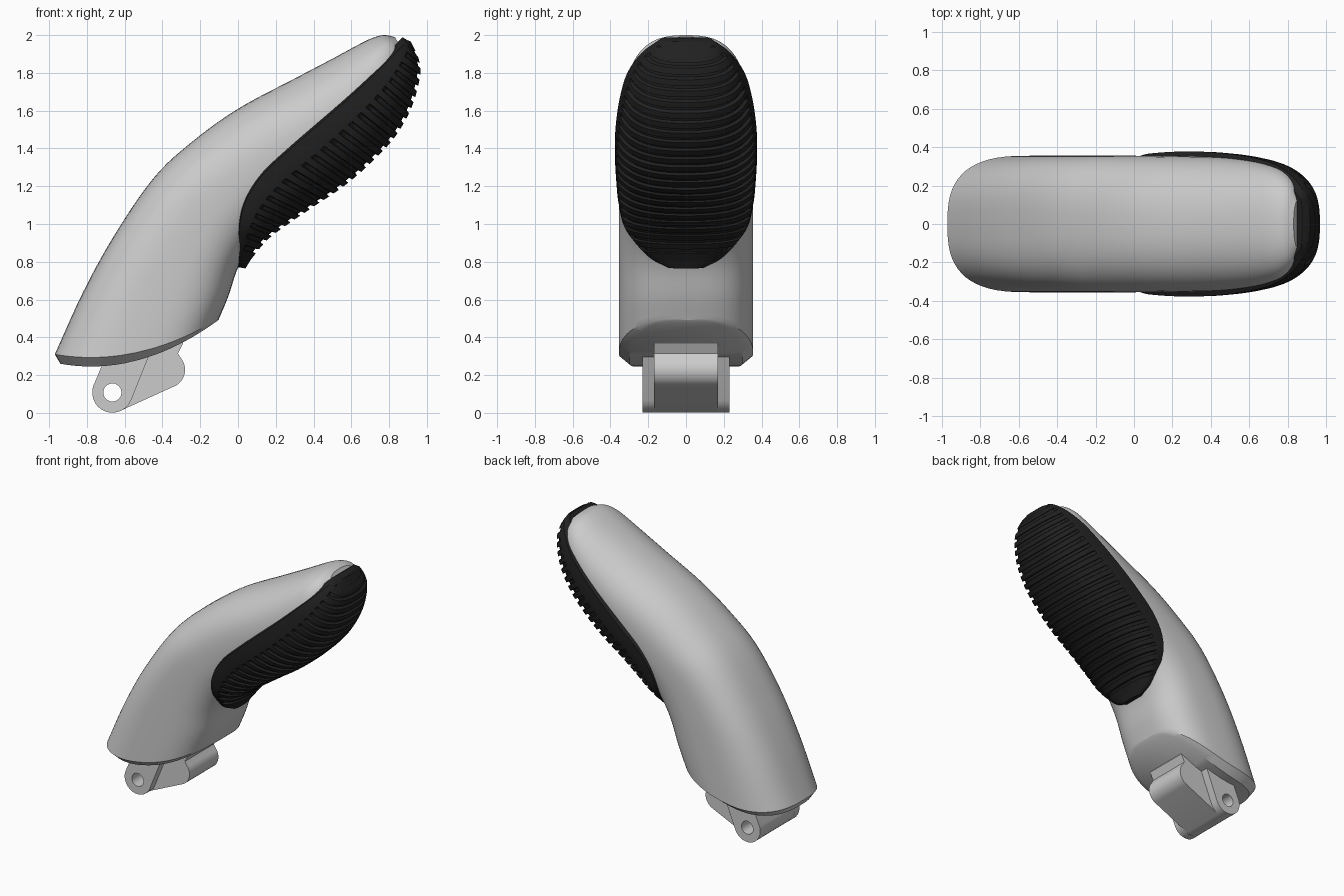
import bpy, bmesh, math
from mathutils import Vector

if "Cube" in bpy.data.objects:
    bpy.data.objects.remove(bpy.data.objects["Cube"])


def spline(keys, t):
    """Catmull-Rom sample of a list of equal-length tuples, t in 0..1."""
    n = len(keys) - 1
    i = min(int(t * n), n - 1)
    u = t * n - i
    b, c = keys[i], keys[i + 1]
    a = keys[i - 1] if i > 0 else [2 * p - q for p, q in zip(b, c)]
    d = keys[i + 2] if i + 2 <= n else [2 * q - p for p, q in zip(b, c)]
    return [0.5 * (2 * q + (r - p) * u + (2 * p - 5 * q + 4 * r - s) * u * u
                   + (3 * q - p - 3 * r + s) * u ** 3) for p, q, r, s in zip(a, b, c, d)]


def power(v, n):
    return math.copysign(abs(v) ** (2 / n), v)


def finish(name, bm, angle=35, color=None):
    bmesh.ops.recalc_face_normals(bm, faces=bm.faces)
    me = bpy.data.meshes.new(name)
    bm.to_mesh(me)
    bm.free()
    ob = bpy.data.objects.new(name, me)
    bpy.context.collection.objects.link(ob)
    if color:
        mat = bpy.data.materials.new(name)
        mat.diffuse_color = color
        mat.use_nodes = True
        mat.node_tree.nodes["Principled BSDF"].inputs["Base Color"].default_value = mat.diffuse_color
        me.materials.append(mat)
    bpy.ops.object.select_all(action='DESELECT')
    ob.select_set(True)
    bpy.context.view_layer.objects.active = ob
    bpy.ops.object.shade_smooth_by_angle(angle=math.radians(angle))
    return ob


def loft(rows):
    """Closed rings joined by quads; both ends capped by strips across y."""
    bm = bmesh.new()
    rings = [[bm.verts.new(p) for p in r] for r in rows]
    n = len(rings[0])
    for a, b in zip(rings, rings[1:]):
        for k in range(n):
            bm.faces.new((a[k], a[(k + 1) % n], b[(k + 1) % n], b[k]))
    for r in (rings[0], rings[-1]):
        for k in range(n // 2):
            q = [r[k], r[k + 1], r[-k - 1], r[-k]]
            bm.faces.new(list(dict.fromkeys(q)))
    return bm


# Grip body: back point x,z / underside point x,z / half width / sag / squareness
BODY = [
    (-0.97, 0.31, -0.10, 0.50, 0.355, 0.085, 2.8),
    (-0.82, 0.64, -0.05, 0.62, 0.355, 0.05, 2.9),
    (-0.655, 0.94, 0.005, 0.78, 0.355, 0.02, 2.9),
    (-0.45, 1.24, 0.09, 0.90, 0.355, 0, 2.7),
    (-0.25, 1.43, 0.22, 1.01, 0.355, 0, 2.5),
    (0.00, 1.61, 0.38, 1.12, 0.353, 0, 2.4),
    (0.30, 1.77, 0.59, 1.27, 0.347, 0, 2.3),
    (0.50, 1.875, 0.75, 1.43, 0.33, 0, 2.3),
    (0.62, 1.94, 0.83, 1.57, 0.305, 0, 2.3),
    (0.70, 1.98, 0.875, 1.70, 0.27, 0, 2.3),
    (0.77, 2.0, 0.895, 1.82, 0.21, 0, 2.3),
    (0.83, 1.99, 0.888, 1.90, 0.13, 0, 2.3),
]


def body_ring(key, n=64):
    lx, lz, rx, rz, w, sag, e = key
    ring = []
    for k in range(n):
        a = 2 * math.pi * k / n
        c, s = power(math.cos(a), e), power(math.sin(a), e)
        ring.append(((lx + rx) / 2 + (rx - lx) / 2 * c, w * s,
                     (lz + rz) / 2 + (rz - lz) / 2 * c - sag * (1 - c * c)))
    return ring


chamfer = (-0.94, 0.26, -0.103, 0.492, 0.30, 0.095, 2.8)
finish("grip_body", loft([body_ring(chamfer)] +
                         [body_ring(spline(BODY, i / 55)) for i in range(56)]), 30)

# Ribbed pad: rim point x,z / outermost point x,z / half width
PAD = [
    (0.02, 0.768, 0.04, 0.765, 0.09),
    (0.002, 0.83, 0.075, 0.82, 0.20),
    (0.008, 0.98, 0.16, 0.92, 0.32),
    (0.04, 1.12, 0.28, 1.01, 0.357),
    (0.13, 1.26, 0.42, 1.105, 0.371),
    (0.27, 1.39, 0.56, 1.20, 0.377),
    (0.42, 1.52, 0.70, 1.32, 0.372),
    (0.58, 1.66, 0.83, 1.46, 0.352),
    (0.72, 1.79, 0.92, 1.62, 0.315),
    (0.82, 1.89, 0.965, 1.79, 0.25),
    (0.88, 1.955, 0.955, 1.88, 0.17),
    (0.90, 1.972, 0.915, 1.965, 0.09),
]
RIBS, COLS, DEPTH = 26, 40, 0.018
dense = [spline(PAD, i / 800) for i in range(801)]
length = [0.0]
for p, q in zip(dense, dense[1:]):
    length.append(length[-1] + math.hypot(q[2] - p[2], q[3] - p[3]))


def pad_key(f):
    return next(k for k, l in zip(dense, length) if l >= f * length[-1] * 0.99999)


def pad_ring(f, groove):
    ex, ez, ox, oz, w = pad_key(f)
    d = Vector((ox - ex, oz - ez)).normalized()
    ring = []
    for k in range(COLS + 1):
        a = math.pi * k / COLS
        c, s = power(abs(math.sin(a)), 2.5), power(math.cos(a), 2.5)
        g = groove if c > 0.35 else 0          # smooth margin around the ribs
        y = w * s - g * s
        ring.append((ex + (ox - ex) * c - d.x * g * c, y, ez + (oz - ez) * c - d.y * g * c))
    # skirt tucked into the body
    for s in (-1, 1):
        ring.append((ex - d.x * 0.03, s * w * 0.82, ez - d.y * 0.03))
    return ring


rows = []
for r in range(RIBS):
    for step, low in ((0, 0), (0.3, 0), (0.55, 0), (0.6, 1), (0.8, 1), (0.95, 1)):
        f = (r + step) / RIBS
        rows.append(pad_ring(f, DEPTH * low if 0 < r < RIBS - 1 else 0))
rows.append(pad_ring(1, 0))

bm = bmesh.new()
rings = [[bm.verts.new(p) for p in r] for r in rows]
n = len(rings[0])
for a, b in zip(rings, rings[1:]):
    for k in range(n):
        bm.faces.new((a[k], a[(k + 1) % n], b[(k + 1) % n], b[k]))
bm.faces.new(rings[0])
bm.faces.new(rings[-1])
finish("ribbed_pad", bm, 35, (0.015, 0.015, 0.015, 1))


# Hinge bracket: flat outlines with a pin hole, extruded along y
PIN = (-0.665, 0.108)


def arc(c, r, a0, a1, n=14):
    return [(c[0] + r * math.cos(math.radians(a0 + (a1 - a0) * i / n)),
             c[1] + r * math.sin(math.radians(a0 + (a1 - a0) * i / n))) for i in range(n + 1)]


def plate(name, outline, y, half):
    cu = bpy.data.curves.new(name, 'CURVE')
    cu.dimensions, cu.fill_mode, cu.extrude = '2D', 'BOTH', half
    for pts in (outline, arc(PIN, 0.048, 0, 345, 23)):
        sp = cu.splines.new('POLY')
        sp.points.add(len(pts) - 1)
        for p, (x, z) in zip(sp.points, pts):
            p.co = (x, z, 0, 1)
        sp.use_cyclic_u = True
    tmp = bpy.data.objects.new(name + "_outline", cu)
    bm = bmesh.new()
    bm.from_mesh(tmp.to_mesh())
    tmp.to_mesh_clear()
    bpy.data.objects.remove(tmp)
    bmesh.ops.remove_doubles(bm, verts=bm.verts, dist=1e-4)
    for v in bm.verts:
        x, z, h = v.co
        v.co = (x, y + h, z)
    finish(name, bm, 30)


cheek = [(-0.46, 0.33), (-0.70, 0.30)] + arc(PIN, 0.107, 160, 337)
block = ([(-0.30, 0.40), (-0.70, 0.30)] + arc(PIN, 0.106, 160, 292)
         + arc((-0.375, 0.228), 0.095, 292, 400) + [(-0.318, 0.315), (-0.29, 0.37)])
plate("hinge_block", block, 0, 0.17)
for side, y in (("front", -0.2), ("back", 0.2)):
    plate("hinge_cheek_" + side, cheek, y, 0.03)
